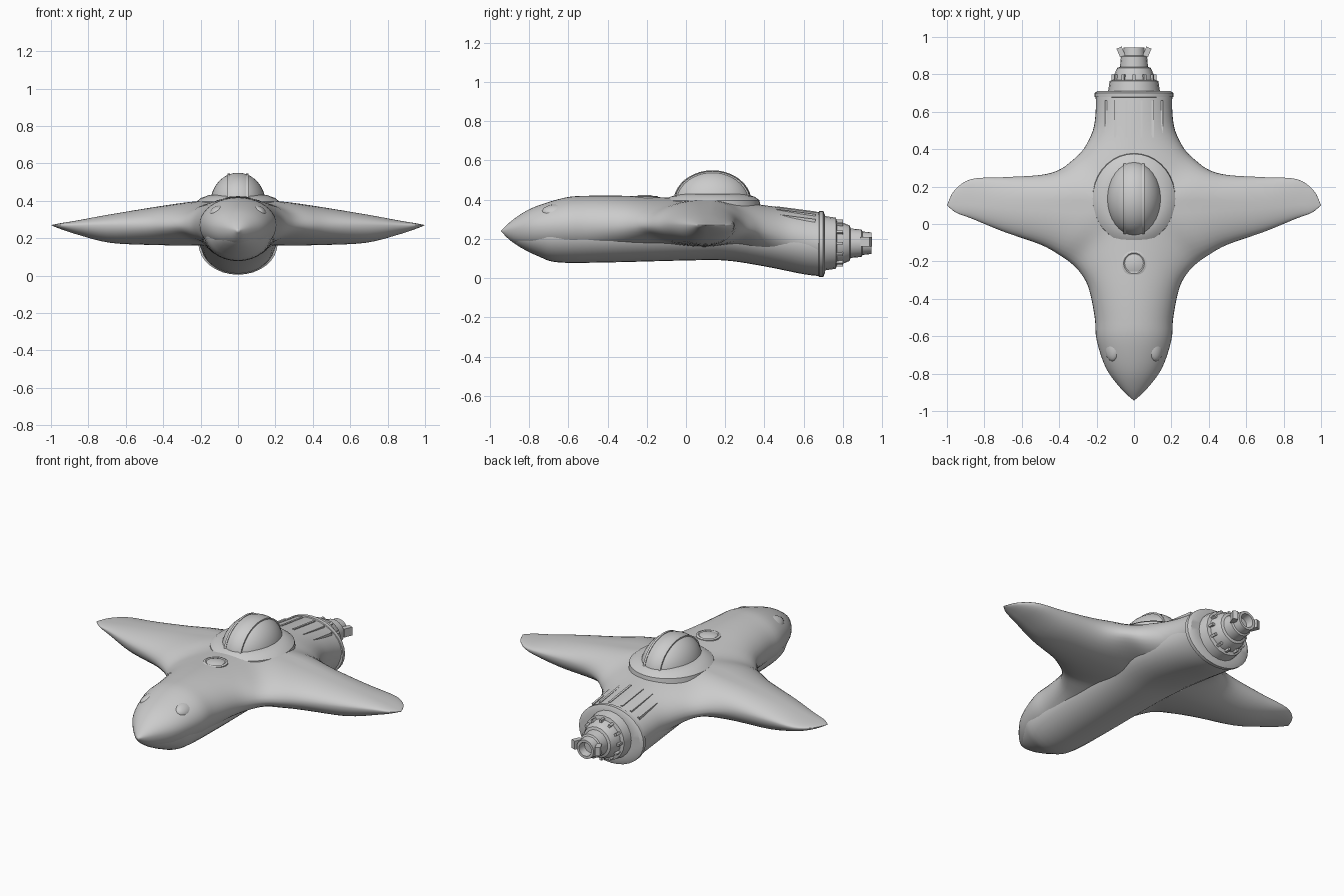
import bpy, bmesh
from math import sin, cos, pi, sqrt, radians
from mathutils import Matrix

if "Cube" in bpy.data.objects:
    bpy.data.objects.remove(bpy.data.objects["Cube"])


def finish(bm, name, angle=40):
    bmesh.ops.remove_doubles(bm, verts=bm.verts, dist=0.0008)
    bmesh.ops.recalc_face_normals(bm, faces=bm.faces)
    me = bpy.data.meshes.new(name)
    bm.to_mesh(me)
    bm.free()
    ob = bpy.data.objects.new(name, me)
    bpy.context.collection.objects.link(ob)
    bpy.ops.object.select_all(action='DESELECT')
    ob.select_set(True)
    bpy.context.view_layer.objects.active = ob
    bpy.ops.object.shade_smooth_by_angle(angle=radians(angle))
    return ob


def smooth_rows(rows, steps=4):
    """Catmull-Rom interpolation of rows of numbers."""
    out = []
    n = len(rows)
    for i in range(n - 1):
        a, b, c, d = (rows[max(0, min(n - 1, i + k))] for k in (-1, 0, 1, 2))
        for s in range(steps):
            t = s / steps
            out.append([0.5 * (2 * q + (r - p) * t + (2 * p - 5 * q + 4 * r - w) * t * t
                               + (3 * q - p - 3 * r + w) * t ** 3)
                        for p, q, r, w in zip(a, b, c, d)])
    out.append(list(rows[-1]))
    return out


def skin(bm, rings, closed=True):
    vs = [[bm.verts.new(p) for p in r] for r in rings]
    for a, b in zip(vs, vs[1:]):
        n = len(a)
        for i in range(n if closed else n - 1):
            j = (i + 1) % n
            bm.faces.new((a[i], a[j], b[j], b[i]))
    return vs


def loft_y(name, rows, seg=32, angle=40):
    """Rows of y, half width, z low, z high become capped elliptical rings."""
    bm = bmesh.new()
    vs = skin(bm, [[(rx * cos(2 * pi * i / seg), y, (lo + hi) / 2 + (hi - lo) / 2 * sin(2 * pi * i / seg))
                    for i in range(seg)] for y, rx, lo, hi in rows])
    bm.faces.new(vs[0])
    bm.faces.new(vs[-1])
    return finish(bm, name, angle)


def lathe(name, profile, seg, origin, scale=(1, 1, 1), axis='Z', angle=40):
    """Profile of radius, height spun around an axis."""
    bm = bmesh.new()
    skin(bm, [[(r * cos(2 * pi * i / seg), r * sin(2 * pi * i / seg), h) for i in range(seg)]
              for r, h in profile])
    m = Matrix.Translation(origin) @ Matrix.Diagonal((*scale, 1))
    if axis == 'Y':
        m = m @ Matrix.Rotation(-pi / 2, 4, 'X')
    bm.transform(m)
    return finish(bm, name, angle)


def box(bm, size, matrix):
    bmesh.ops.create_cube(bm, size=1, matrix=matrix @ Matrix.Diagonal((*size, 1)))


# Star-shaped hull: rows pair an outline point with a spine point
# outline x, y, z, spine x, y, top z, bottom z
front = [(0, -.945, .24, 0, -.945, .24, .24), (.07, -.88, .25, 0, -.88, .30, .18),
         (.15, -.77, .26, 0, -.78, .36, .14), (.20, -.62, .27, 0, -.62, .41, .12),
         (.21, -.5, .27, 0, -.5, .42, .12), (.24, -.35, .27, 0, -.32, .42, .14),
         (.28, -.27, .27, 0, -.12, .412, .15), (.33, -.215, .27, 0, .1, .405, .155),
         (.4, -.165, .27, .2, .1, .398, .16), (.5, -.11, .27, .42, .1, .37, .163),
         (.7, -.04, .27, .68, .1, .328, .175), (.87, .03, .27, .86, .11, .295, .22),
         (.95, .06, .27, .95, .11, .28, .25), (1, .1, .27, 1, .1, .27, .27)]
back_outline = [(.33, .34, .25), (.4, .29, .26), (.5, .262, .27), (.7, .25, .27),
                (.87, .24, .27), (.96, .18, .27), (1, .1, .27)]
back = [(.205, .69, .18, 0, .69, .335, .03), (.205, .6, .2, 0, .6, .347, .05),
        (.22, .5, .22, 0, .45, .365, .08), (.27, .4, .24, 0, .26, .39, .12)]
back += [o + s[3:] for o, s in zip(back_outline, front[7:])]

bm = bmesh.new()
N = 10
for rows in (front, back):
    for side in (1, -1):
        for k in (5, 6):
            grid = []
            for r in smooth_rows(rows):
                line = []
                for i in range(N + 1):
                    u = sin(pi / 2 * i / N)
                    h = sqrt(max(0, 1 - u * u))
                    line.append((side * (r[3] + (r[0] - r[3]) * u), r[4] + (r[1] - r[4]) * u,
                                 r[2] + (r[k] - r[2]) * h))
                grid.append(line)
            skin(bm, grid, closed=False)
bmesh.ops.dissolve_degenerate(bm, dist=0.0005, edges=bm.edges)
finish(bm, "star_hull", 50)

# Rounded lower fuselage
loft_y("lower_fuselage", smooth_rows([
    (-.9, .03, .2, .27), (-.85, .08, .16, .29), (-.75, .14, .11, .33), (-.65, .175, .08, .37),
    (-.4, .19, .08, .37), (0, .205, .09, .37), (.2, .22, .09, .36), (.4, .215, .06, .35),
    (.6, .203, .02, .343), (.69, .2, .01, .335)]))

# Engine rim and stepped nozzle
loft_y("engine_rim", [(.675, .2, .01, .335), (.68, .212, .005, .342), (.7, .212, .005, .342),
                      (.71, .195, .03, .32), (.71, .15, .06, .29)], angle=30)
lathe("engine_nozzle", [(0, .70), (.14, .70), (.13, .765), (.11, .77), (.105, .8), (.09, .835),
                        (.075, .84), (.07, .895), (.06, .9), (.055, .945), (.04, .945), (.035, .9), (0, .9)],
      20, (0, 0, .178), axis='Y', angle=30)

# Fins round the nozzle, with a flared pair at the tail
bm = bmesh.new()
for i in range(12):
    spin = Matrix.Translation((0, 0, .178)) @ Matrix.Rotation(2 * pi * i / 12, 4, 'Y')
    box(bm, (.014, .09, .04), spin @ Matrix.Translation((0, .755, .1)))
for s in (1, -1):
    box(bm, (.03, .05, .05), Matrix.Translation((s * .07, .92, .185)) @ Matrix.Rotation(-s * .4, 4, 'Z'))
finish(bm, "nozzle_fins", 30)

# Cockpit collar and canopy dome
lathe("cockpit_collar", [(.245, .36), (.24, .397), (.215, .415), (.17, .43), (0, .43)],
      36, (0, .135, 0), scale=(.92, 1, 1))
lathe("canopy_dome", [(.2 * cos(a * pi / 20), .385 + .165 * sin(a * pi / 20)) for a in range(11)],
      32, (0, .135, 0), scale=(.74, 1, 1))

# Canopy frame ribs following the dome
bm = bmesh.new()
for x in (-.05, .05):
    f = sqrt(1 - (x / .148) ** 2)
    rings = []
    for i in range(17):
        a = pi * (.06 + .88 * i / 16)
        rings.append([(x + dx, .135 + (.2 * f + d) * cos(a), .385 + (.165 * f + d) * sin(a))
                      for dx, d in ((-.006, -.01), (-.006, .005), (.006, .005), (.006, -.01))])
    vs = skin(bm, rings)
    bm.faces.new(vs[0])
    bm.faces.new(vs[-1])
finish(bm, "canopy_ribs", 30)

# Round hatch on the front deck
lathe("deck_hatch", [(.068, .38), (.068, .416), (.056, .42), (.05, .416), (.03, .423), (0, .425)],
      24, (0, -.21, 0))

# Raised ribs on the rear deck
bm = bmesh.new()
for x in (.04, .1, .15):
    z = .21 + .142 * sqrt(1 - (x / .21) ** 2)
    for s in (1, -1):
        box(bm, (.012, .2, .02), Matrix.Translation((s * x, .56, z - .006)) @ Matrix.Rotation(-.13, 4, 'X'))
finish(bm, "rear_deck_ribs", 30)

# Cheek pods on the nose
for s, side in ((1, "right"), (-1, "left")):
    bm = bmesh.new()
    bmesh.ops.create_uvsphere(bm, u_segments=16, v_segments=10, radius=1,
                              matrix=Matrix.Translation((s * .115, -.66, .342))
                              @ Matrix.Rotation(s * .6, 4, 'Y') @ Matrix.Diagonal((.045, .075, .028, 1)))
    finish(bm, side + "_nose_pod")
